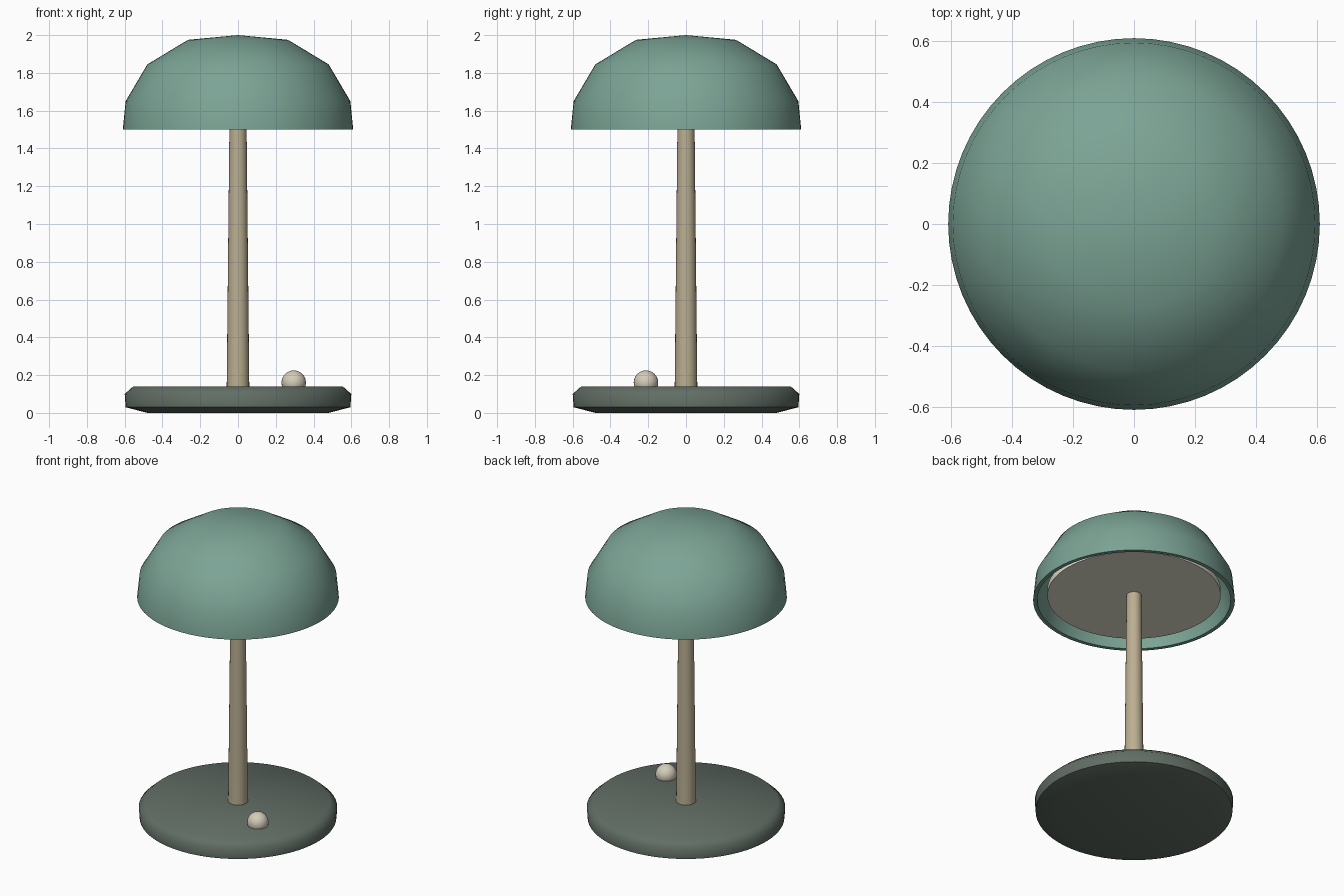
import bpy, math

if "Cube" in bpy.data.objects:
    bpy.data.objects.remove(bpy.data.objects["Cube"])


def paint(obj, name, rgb):
    mat = bpy.data.materials.get(name) or bpy.data.materials.new(name)
    mat.diffuse_color = (*rgb, 1)
    mat.use_nodes = True
    mat.node_tree.nodes["Principled BSDF"].inputs["Base Color"].default_value = mat.diffuse_color
    obj.data.materials.append(mat)


def smooth(obj, angle):
    bpy.ops.object.select_all(action='DESELECT')
    obj.select_set(True)
    bpy.context.view_layer.objects.active = obj
    bpy.ops.object.shade_smooth_by_angle(angle=math.radians(angle))


def lathe(name, profile, sides, angle=55):
    """Revolve (radius, z) points, listed bottom to top on the outside."""
    verts, faces, rings = [], [], []
    for r, z in profile:
        start = len(verts)
        n = 1 if r == 0 else sides
        for i in range(n):
            a = 2 * math.pi * i / sides
            verts.append((r * math.cos(a), r * math.sin(a), z))
        rings.append([start + i % n for i in range(sides)])
    for low, high in zip(rings, rings[1:]):
        for i in range(sides):
            j = (i + 1) % sides
            quad = [low[i], low[j], high[j], high[i]]
            faces.append(list(dict.fromkeys(quad)))
    mesh = bpy.data.meshes.new(name)
    mesh.from_pydata(verts, [], faces)
    obj = bpy.data.objects.new(name, mesh)
    bpy.context.collection.objects.link(obj)
    smooth(obj, angle)
    return obj


# Weighted round base
base = lathe("base", [(0, 0), (0.48, 0), (0.595, 0.03), (0.6, 0.1),
                      (0.555, 0.14), (0, 0.14)], 64)
paint(base, "dark_green", (0.12, 0.155, 0.13))

# Tapered stem running up into the diffuser
stem = lathe("stem", [(0, 0.12), (0.06, 0.12), (0.045, 1.56), (0, 1.56)], 24)
paint(stem, "tan", (0.5, 0.43, 0.29))

# Hollow dome shade: inner wall, lip, then outer wall
shade = lathe("shade", [(0, 1.97), (0.25, 1.947), (0.46, 1.825), (0.57, 1.64),
                        (0.585, 1.5), (0.61, 1.5), (0.595, 1.65),
                        (0.48, 1.845), (0.265, 1.975), (0, 2.0)], 64)
paint(shade, "green", (0.2, 0.37, 0.3))

# Pale diffuser disc inside the shade
diffuser = lathe("diffuser", [(0, 1.535), (0.524, 1.535), (0.524, 1.575),
                              (0, 1.575)], 64)
paint(diffuser, "cream", (0.82, 0.78, 0.66))

# Round switch knob on the base
bpy.ops.mesh.primitive_uv_sphere_add(segments=24, ring_count=12, radius=0.065,
                                     location=(0.295, -0.212, 0.16))
knob = bpy.context.object
knob.name = "switch_knob"
smooth(knob, 55)
paint(knob, "ivory", (0.66, 0.61, 0.49))
